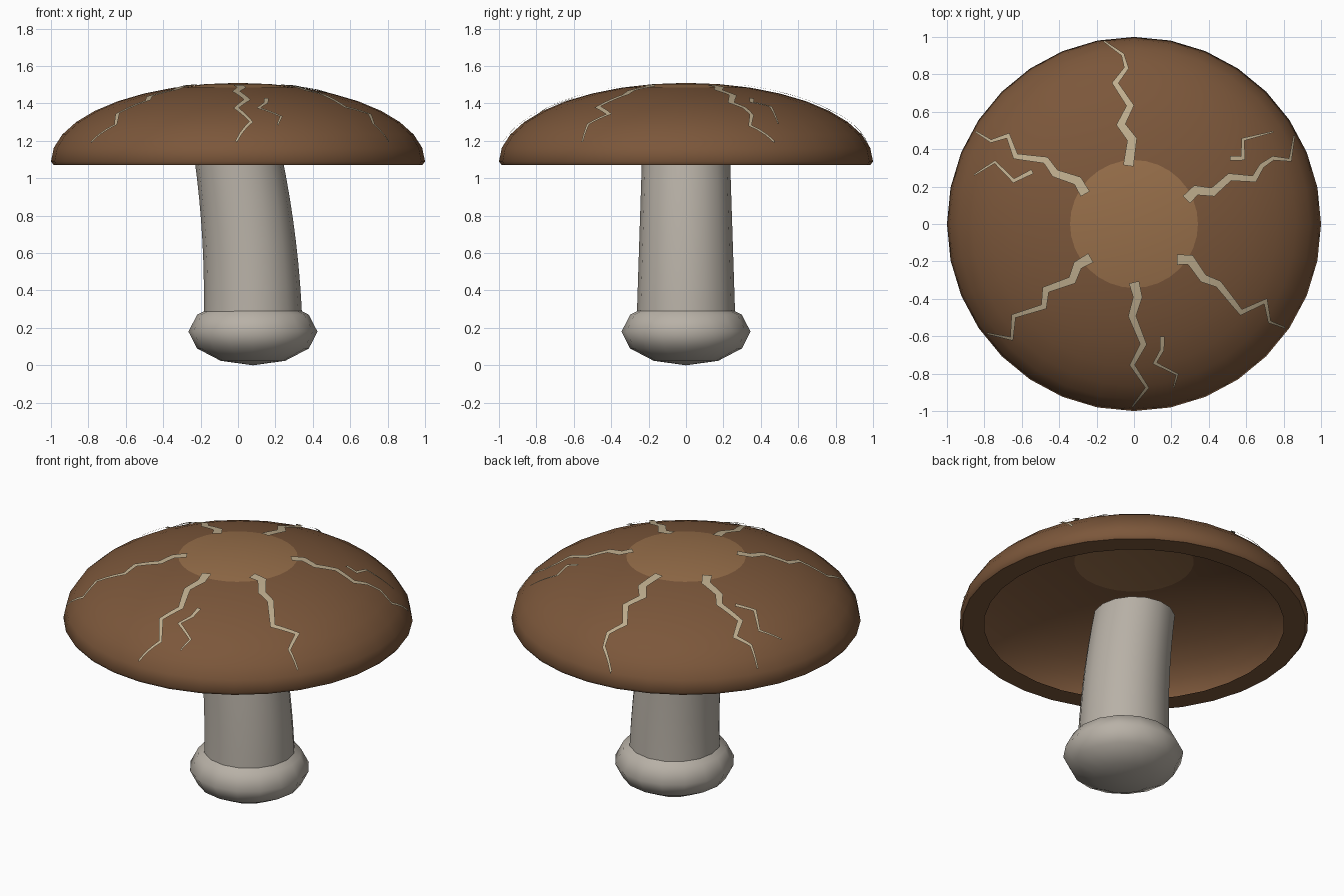
import bpy, bmesh
from math import sin, cos, pi, radians, sqrt
from mathutils import Vector

if "Cube" in bpy.data.objects:
    bpy.data.objects.remove(bpy.data.objects["Cube"], do_unlink=True)

RIM_Z, DOME_H = 1.09, 0.42


def material(name, rgb):
    mat = bpy.data.materials.new(name)
    mat.use_nodes = True
    mat.diffuse_color = (*rgb, 1)
    mat.node_tree.nodes["Principled BSDF"].inputs["Base Color"].default_value = (*rgb, 1)
    return mat


cap_brown = material("cap_brown", (0.20, 0.095, 0.043))
crown_tan = material("crown_tan", (0.31, 0.158, 0.068))
crack_cream = material("crack_cream", (0.52, 0.42, 0.27))
stem_grey = material("stem_grey", (0.48, 0.44, 0.385))


def finish(name, bm, mats, angle):
    mesh = bpy.data.meshes.new(name)
    bm.to_mesh(mesh)
    bm.free()
    obj = bpy.data.objects.new(name, mesh)
    bpy.context.collection.objects.link(obj)
    for mat in mats:
        mesh.materials.append(mat)
    bpy.ops.object.select_all(action="DESELECT")
    obj.select_set(True)
    bpy.context.view_layer.objects.active = obj
    bpy.ops.object.shade_smooth_by_angle(angle=radians(angle))
    return obj


def lathe(profile, sides):
    """Revolve (radius, z, centre x) points listed from top to bottom."""
    bm = bmesh.new()
    rings = []
    for r, z, cx in profile:
        count = sides if r > 0 else 1
        rings.append([bm.verts.new((cx + r * sin(2 * pi * j / sides),
                                    -r * cos(2 * pi * j / sides), z)) for j in range(count)])
    for up, low in zip(rings, rings[1:]):
        for j in range(sides):
            k = (j + 1) % sides
            if len(up) == 1:
                bm.faces.new((up[0], low[j], low[k]))
            elif len(low) == 1:
                bm.faces.new((up[j], low[0], up[k]))
            else:
                bm.faces.new((up[j], low[j], low[k], up[k]))
    return bm


# Cap: hollow dome with a narrow lip, lighter crown at the apex
dome = [(sin(radians(a)), RIM_Z + DOME_H * cos(radians(a)), 0) for a in range(0, 91, 10)]
bm = lathe(dome + [(0.985, 1.07, 0), (0.86, 1.07, 0)], 32)
for face in bm.faces:
    c = face.calc_center_median()
    face.material_index = 1 if c.xy.length < 0.33 else 0
finish("cap", bm, [cap_brown, crown_tan], 50)

# Stem: tapered and bending towards its right at the top
stem = [(0, 1.12, 0)]
for i in range(9):
    t = 1 - i / 8
    stem.append((0.265 - 0.03 * t, 0.2 + 0.92 * t, 0.08 - 0.08 * t ** 2))
finish("stem", lathe(stem, 16), [stem_grey], 50)

# Bulb: squashed ball at the foot
bulb = [(0.345 * sin(pi * i / 6) if 0 < i < 6 else 0, 0.18 + 0.18 * cos(pi * i / 6), 0.08)
        for i in range(7)]
finish("bulb", lathe(bulb, 16), [stem_grey], 65)


def on_dome(p):
    """Lift a plan point to just above the dome."""
    r = min(p.length, 0.995)
    p = p.normalized() * r
    h = sqrt(1 - r * r)
    normal = Vector((p.x, p.y, h / DOME_H)).normalized()
    return Vector((p.x, p.y, RIM_Z + DOME_H * h)) + normal * 0.009


def crack(name, path, w_start, w_end, steps=3):
    """Tapered zigzag ribbon through plan points given in hundredths."""
    pts = [Vector(p) / 100 for p in path]
    last = len(pts) - 1
    sides = []
    for i, p in enumerate(pts):
        a = (p - pts[max(i - 1, 0)]).normalized()
        b = (pts[min(i + 1, last)] - p).normalized()
        tangent = (a + b).normalized()
        n = Vector((-tangent.y, tangent.x))
        ref = b if i < last else a
        miter = max(n.dot(Vector((-ref.y, ref.x))), 0.6)
        half = (w_start + (w_end - w_start) * i / last) / 2 / miter
        sides.append((p + n * half, p - n * half))
    bm = bmesh.new()
    rows = []
    for i in range(last):
        for s in range(steps):
            rows.append([sides[i][k].lerp(sides[i + 1][k], s / steps) for k in (0, 1)])
    rows.append(sides[-1])
    rows = [[bm.verts.new(on_dome(q)) for q in row] for row in rows]
    for (l0, r0), (l1, r1) in zip(rows, rows[1:]):
        bm.faces.new((r0, r1, l1, l0))
    finish(name, bm, [crack_cream], 40)


# Main cracks running from the crown to the rim
main_cracks = {
    "crack_back": [(-3, 31), (-1, 45), (-7, 53), (-2, 63), (-10, 75), (-4, 83), (-6, 90), (-16, 97)],
    "crack_back_left": [(28, 13), (33, 18), (42, 17), (51, 25), (64, 24), (68, 31), (74, 35),
                        (83, 34), (85, 47)],
    "crack_back_right": [(-26, 16), (-30, 23), (-42, 27), (-47, 34), (-63, 36), (-67, 47),
                         (-76, 44), (-84, 49)],
    "crack_front_right": [(-23, -18), (-30, -22), (-33, -30), (-47, -35), (-48, -44), (-64, -49),
                          (-65, -61), (-78, -58)],
    "crack_front": [(0, -31), (2, -39), (-1, -49), (5, -64), (-1, -75), (7, -87), (-1, -97)],
    "crack_front_left": [(23, -19), (30, -19), (37, -29), (45, -32), (53, -42), (57, -47),
                         (70, -41), (72, -52), (80, -55)],
}
for name, path in main_cracks.items():
    crack(name, path, 0.055, 0.01)

# Short side cracks
side_cracks = {
    "side_crack_left": [(51, 35), (58, 35), (58, 45), (66, 47), (74, 49)],
    "side_crack_right": [(-54, 28), (-64, 23), (-74, 33), (-85, 26)],
    "side_crack_front": [(15, -60), (15, -67), (11, -74), (23, -80), (21, -87)],
}
for name, path in side_cracks.items():
    crack(name, path, 0.025, 0.008)
